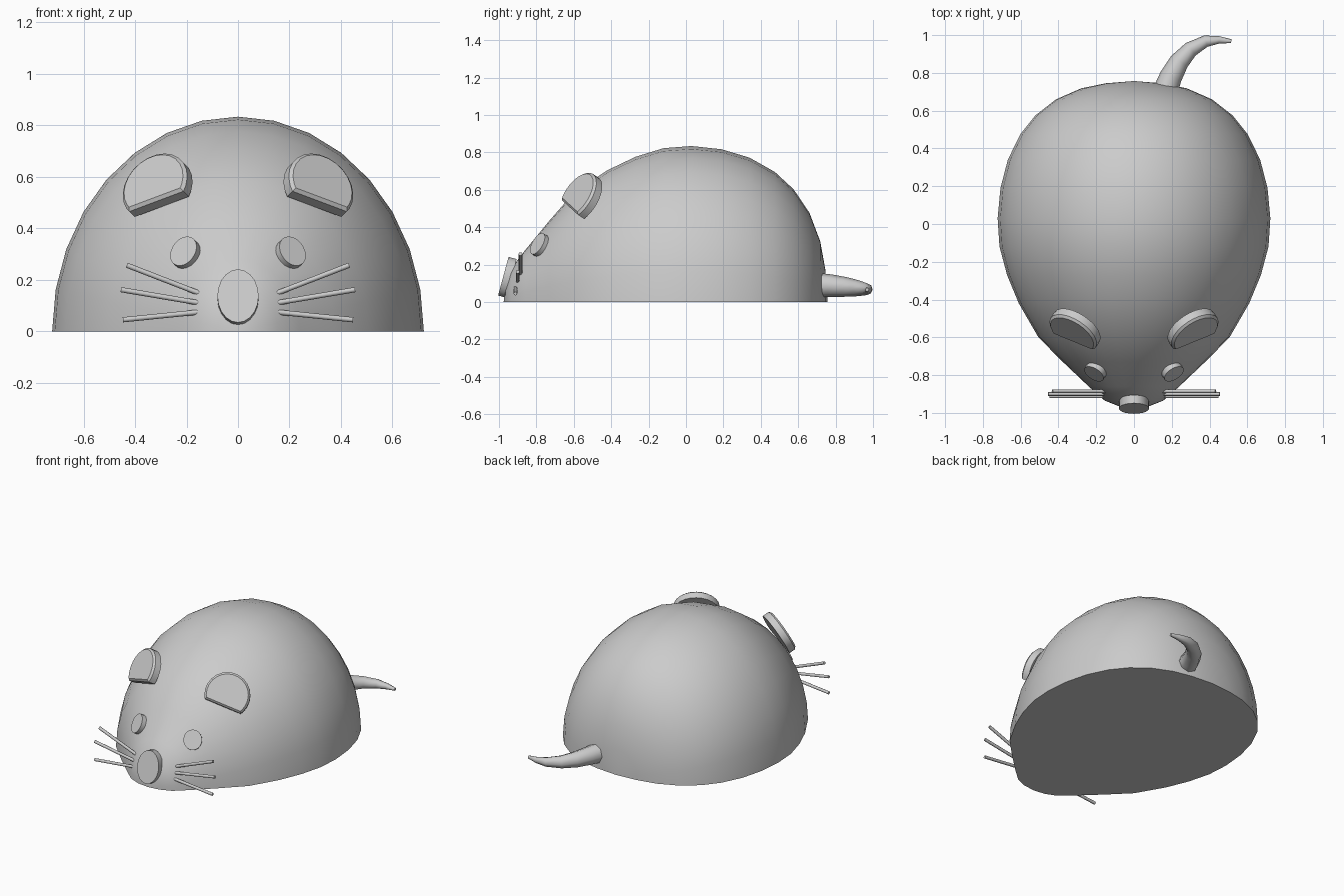
import bpy, bmesh, math
from mathutils import Vector, Matrix

if "Cube" in bpy.data.objects:
    bpy.data.objects.remove(bpy.data.objects["Cube"])


def make_object(name, bm):
    bmesh.ops.recalc_face_normals(bm, faces=bm.faces)
    me = bpy.data.meshes.new(name)
    bm.to_mesh(me)
    bm.free()
    ob = bpy.data.objects.new(name, me)
    bpy.context.collection.objects.link(ob)
    return ob


def smooth(ob, angle=35):
    bpy.ops.object.select_all(action='DESELECT')
    ob.select_set(True)
    bpy.context.view_layer.objects.active = ob
    bpy.ops.object.shade_smooth_by_angle(angle=math.radians(angle))


def mirror_x(ob):
    ob.modifiers.new("mirror", 'MIRROR').use_axis[0] = True


def disc(name, centre, normal, rx, ry, depth, sides, bevel=0, cut=None):
    """Flat disc facing along normal; cut = (in-plane angle, distance) trims a straight edge."""
    bm = bmesh.new()
    bmesh.ops.create_cone(bm, cap_ends=True, segments=sides, radius1=1, radius2=1, depth=depth)
    bmesh.ops.scale(bm, vec=(rx, ry, 1), verts=bm.verts)
    if cut:
        d = Vector((math.cos(cut[0]), math.sin(cut[0]), 0))
        geom = bm.verts[:] + bm.edges[:] + bm.faces[:]
        bmesh.ops.bisect_plane(bm, geom=geom, plane_co=d * cut[1], plane_no=d, clear_outer=True)
        bmesh.ops.holes_fill(bm, edges=[e for e in bm.edges if e.is_boundary])
    if bevel:
        top = [e for e in bm.edges if all(v.co.z > depth * 0.4 for v in e.verts)]
        bmesh.ops.bevel(bm, geom=top, offset=bevel, segments=1, affect='EDGES')
    n = Vector(normal).normalized()
    right = Vector((0, 0, 1)).cross(n).normalized()
    up = n.cross(right)
    rot = Matrix((right, up, n)).transposed().to_4x4()
    bm.transform(Matrix.Translation(centre) @ rot)
    ob = make_object(name, bm)
    smooth(ob)
    return ob


# body: half of an egg turned about the y axis, with a flat underside
profile = [(.745, .15), (.718, .28), (.66, .413), (.575, .522), (.475, .602), (.34, .668),
           (.19, .707), (.03, .722), (-.12, .712), (-.27, .672), (-.42, .61), (-.6, .506),
           (-.73, .377), (-.86, .24), (-.935, .155), (-.965, .08)]
HEIGHT = 1.155
bm = bmesh.new()
rings = []
for y, w in profile:
    rings.append([bm.verts.new((w * math.cos(math.pi * k / 16), y,
                                w * HEIGHT * math.sin(math.pi * k / 16))) for k in range(17)])
for a, b in zip(rings, rings[1:]):
    for k in range(16):
        bm.faces.new((a[k], a[k + 1], b[k + 1], b[k]))
back, front = bm.verts.new((0, .757, 0)), bm.verts.new((0, -.975, 0))
for k in range(16):
    bm.faces.new((back, rings[0][k + 1], rings[0][k]))
    bm.faces.new((front, rings[-1][k], rings[-1][k + 1]))
bm.faces.new([back] + [r[0] for r in rings] + [front] + [r[16] for r in reversed(rings)])
body = make_object("body", bm)
smooth(body, 80)

# nose
disc("nose", (0, -.955, .132), (0, -.96, .26), .08, .107, .045, 20)

# ears and eyes
mirror_x(disc("ears", (.315, -.565, .558), (.48, -.73, .48), .143, .143, .055, 24,
              bevel=.012, cut=(math.radians(-112), .075)))
mirror_x(disc("eyes", (.205, -.783, .305), (.48, -.75, .46), .058, .064, .03, 20))

# whiskers
bm = bmesh.new()
for p, q in [((.13, -.885, .14), (.432, -.885, .257)),
             ((.13, -.9, .107), (.455, -.9, .162)),
             ((.13, -.912, .077), (.447, -.912, .045))]:
    p, q = Vector(p), Vector(q)
    d = q - p
    m = Matrix.Translation((p + q) / 2) @ d.to_track_quat('Z', 'Y').to_matrix().to_4x4()
    bmesh.ops.create_cone(bm, cap_ends=True, segments=8, radius1=.01, radius2=.01,
                          depth=d.length, matrix=m)
whiskers = make_object("whiskers", bm)
smooth(whiskers, 50)
mirror_x(whiskers)

# tail: tapered tube
cu = bpy.data.curves.new("tail", 'CURVE')
cu.dimensions = '3D'
cu.bevel_depth = 1
cu.bevel_resolution = 2
cu.use_fill_caps = True
path = [(.165, .70, .09, .066), (.195, .78, .087, .06), (.24, .86, .08, .052),
        (.30, .925, .073, .042), (.38, .968, .068, .031), (.45, .975, .066, .02),
        (.515, .968, .066, .01)]
sp = cu.splines.new('POLY')
sp.points.add(len(path) - 1)
for pt, (x, y, z, r) in zip(sp.points, path):
    pt.co = (x, y, z, 1)
    pt.radius = r
sp.use_smooth = True
bpy.context.collection.objects.link(bpy.data.objects.new("tail", cu))
